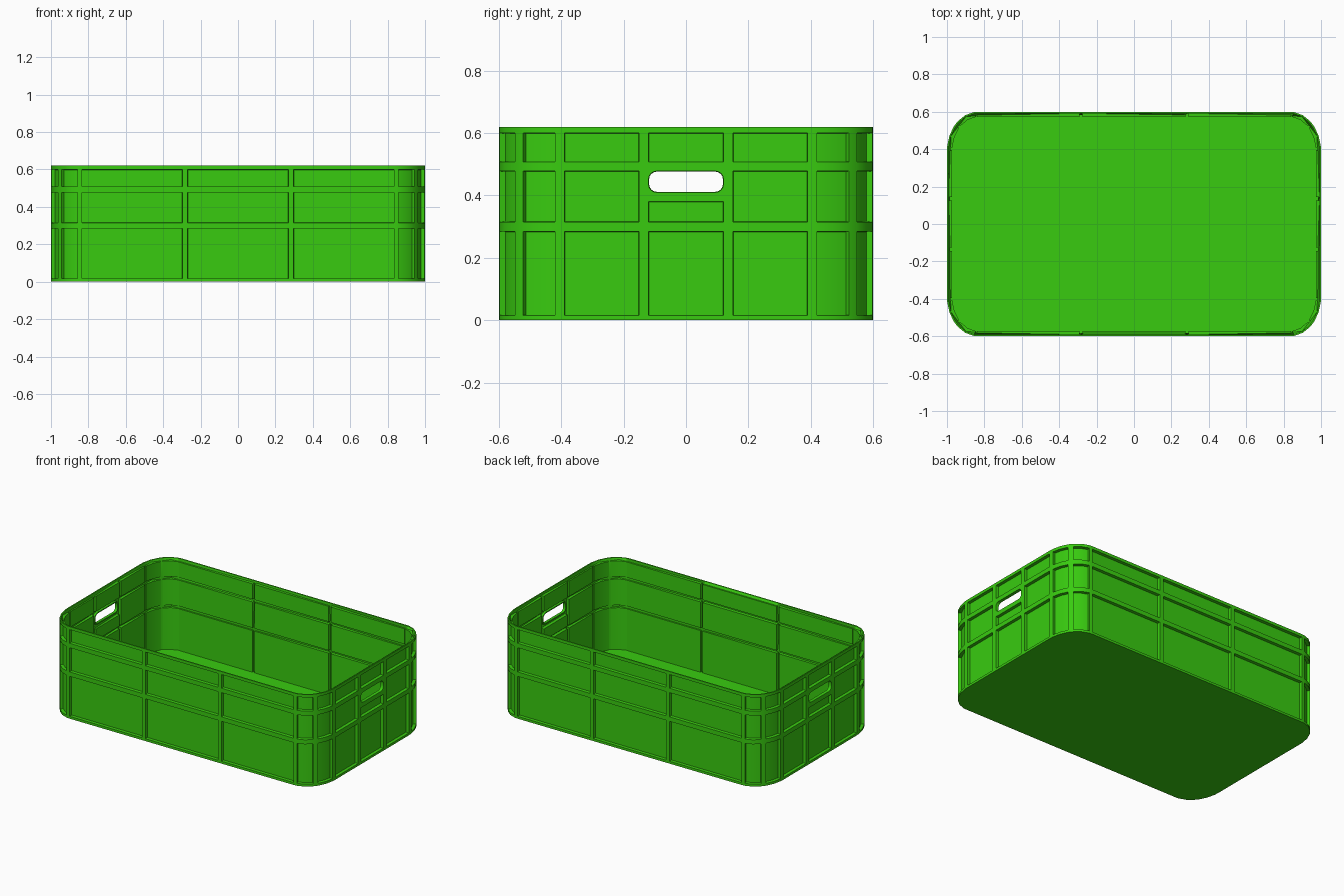
import bpy, bmesh, math

if "Cube" in bpy.data.objects:
    bpy.data.objects.remove(bpy.data.objects["Cube"])

DEPTH, WALL = 0.02, 0.008          # panel recess and sheet thickness

# One quarter of the outline: points, and whether each segment between them is a panel
def ell(deg):
    t = math.radians(deg)
    return (0.835 + 0.165 * math.cos(t), 0.39 + 0.21 * math.sin(t))

quarter = ([(1, .12), (1, .15), (1, .39)] + [ell(a) for a in (8, 23.5, 39, 49, 65.5, 82)]
           + [(.835, .6), (.297, .6), (.27, .6)])
flags = [0, 1, 0, 1, 1, 0, 1, 1, 0, 1, 0]

# Mirror the quarter round the four corners
outline, panel_col = [], []
for sx, sy, rev in ((1, 1, 0), (-1, 1, 1), (-1, -1, 0), (1, -1, 1)):
    step = -1 if rev else 1
    outline += [(x * sx, y * sy) for x, y in quarter[::step]]
    panel_col += flags[::step] + [1]
n = len(outline)
handle_cols = (2 * len(quarter) - 1, n - 1)

# Rows of the wall grid; row 4 is a rib only under the handles
levels = [0, .016, .285, .315, .38, .41, .478, .508, .6, .62]
panel_row = [0, 1, 0, 1, 1, 1, 0, 1, 0]

bm = bmesh.new()
rings = [[bm.verts.new((x, y, z)) for x, y in outline] for z in levels]
panels = []
for r in range(len(levels) - 1):
    for c in range(n):
        d = (c + 1) % n
        f = bm.faces.new((rings[r][c], rings[r][d], rings[r + 1][d], rings[r + 1][c]))
        if panel_row[r] and panel_col[c] and not (r == 4 and c in handle_cols):
            panels.append(f)
bm.faces.new(rings[0][::-1])       # floor
bm.normal_update()

# Recess every panel
bmesh.ops.inset_region(bm, faces=panels, thickness=0.0015, depth=-DEPTH,
                       use_boundary=True, use_even_offset=True)
bm.normal_update()

# Handle openings: round the recess corners, then open the back
def handle_faces():
    out = []
    for f in bm.faces:
        p = f.calc_center_median()
        if abs(f.normal.x) > .9 and abs(p.y) < .01 and abs(p.z - .444) < .01 and abs(p.x) < .99:
            out.append(f)
    return out

corner_edges = [e for f in handle_faces() for v in f.verts for e in v.link_edges
                if e not in list(f.edges)]
bmesh.ops.bevel(bm, geom=corner_edges, offset=0.025, segments=4, profile=0.5, affect='EDGES')
bm.normal_update()
bmesh.ops.delete(bm, geom=handle_faces(), context='FACES')

# Dissolve the extra row lines inside flat panels
bmesh.ops.dissolve_limit(bm, angle_limit=math.radians(0.5), verts=bm.verts[:], edges=bm.edges[:])

mesh = bpy.data.meshes.new("crate")
bm.to_mesh(mesh)
bm.free()
crate = bpy.data.objects.new("crate", mesh)
bpy.context.collection.objects.link(crate)

# Sheet thickness, so the panels also show on the inside
sol = crate.modifiers.new("thickness", 'SOLIDIFY')
sol.thickness, sol.offset, sol.use_even_offset = WALL, -1, True

mat = bpy.data.materials.new("green_plastic")
mat.diffuse_color = (0.04, 0.6, 0.005, 1)
mat.use_nodes = True
mat.node_tree.nodes["Principled BSDF"].inputs["Base Color"].default_value = mat.diffuse_color
mesh.materials.append(mat)

bpy.context.view_layer.objects.active = crate
crate.select_set(True)
bpy.ops.object.modifier_apply(modifier="thickness")
bpy.ops.object.shade_smooth_by_angle(angle=math.radians(30))
